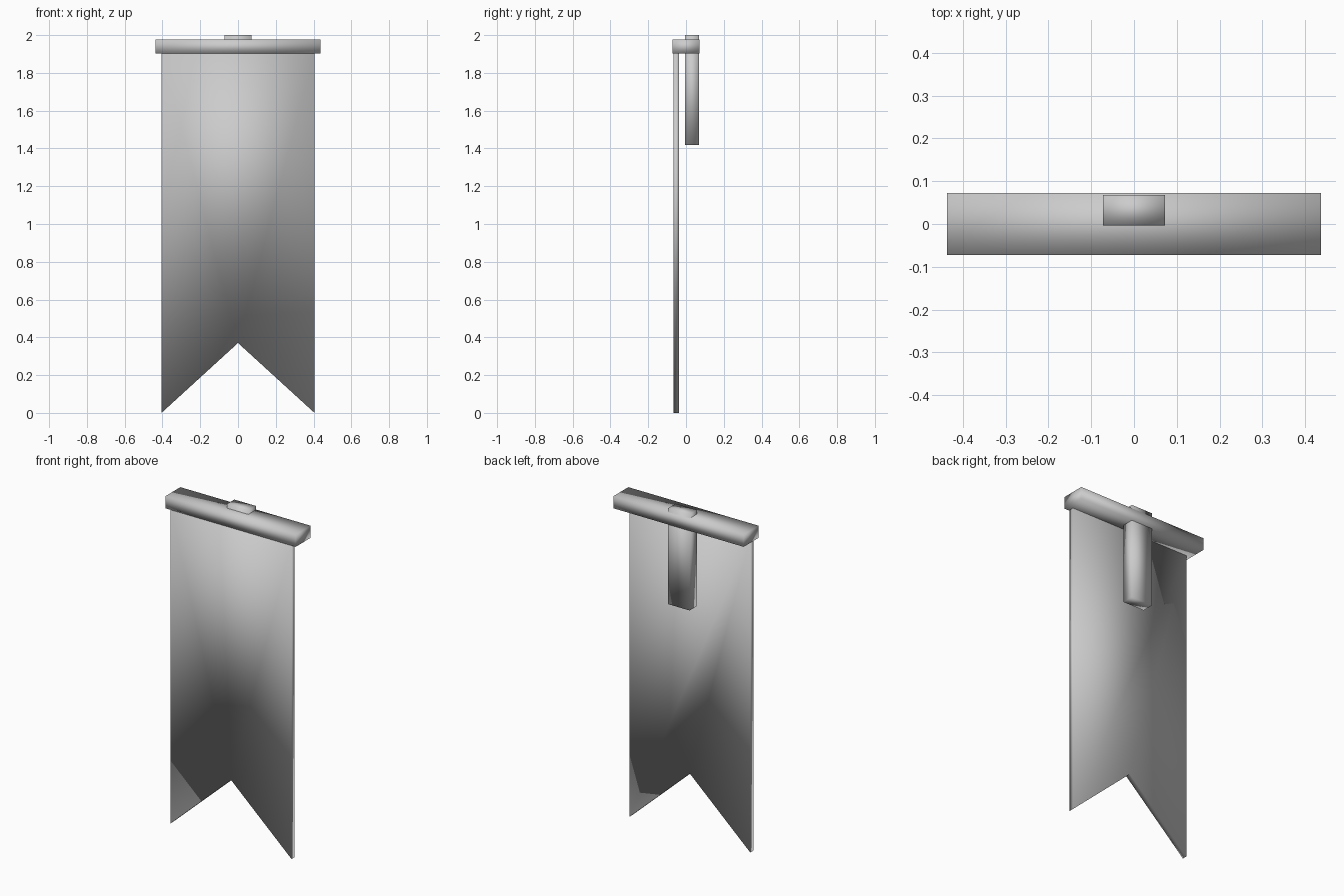
import bpy, bmesh

if "Cube" in bpy.data.objects:
    bpy.data.objects.remove(bpy.data.objects["Cube"])


def prism(name, outline, y0, y1):
    """Extrude an (x, z) outline from y0 to y1."""
    bm = bmesh.new()
    face = bm.faces.new([bm.verts.new((x, y0, z)) for x, z in outline])
    ext = bmesh.ops.extrude_face_region(bm, geom=[face])
    verts = [v for v in ext["geom"] if isinstance(v, bmesh.types.BMVert)]
    bmesh.ops.translate(bm, verts=verts, vec=(0, y1 - y0, 0))
    bmesh.ops.recalc_face_normals(bm, faces=bm.faces)
    for f in bm.faces:
        f.smooth = True  # soft shading over the low-poly form
    mesh = bpy.data.meshes.new(name)
    bm.to_mesh(mesh)
    bm.free()
    obj = bpy.data.objects.new(name, mesh)
    bpy.context.collection.objects.link(obj)
    return obj


def rect(half_width, z0, z1):
    return [(-half_width, z0), (half_width, z0), (half_width, z1), (-half_width, z1)]


# Horizontal bar carrying the cloth
prism("crossbar", rect(0.437, 1.903, 1.976), -0.072, 0.072)

# Short post behind the cloth, passing up through the bar
prism("back_post", rect(0.072, 1.418, 2.0), -0.004, 0.068)

# Swallow-tailed cloth
prism("banner_cloth",
      [(-0.405, 0), (0, 0.37), (0.405, 0), (0.405, 1.91), (-0.405, 1.91)],
      -0.066, -0.037)
